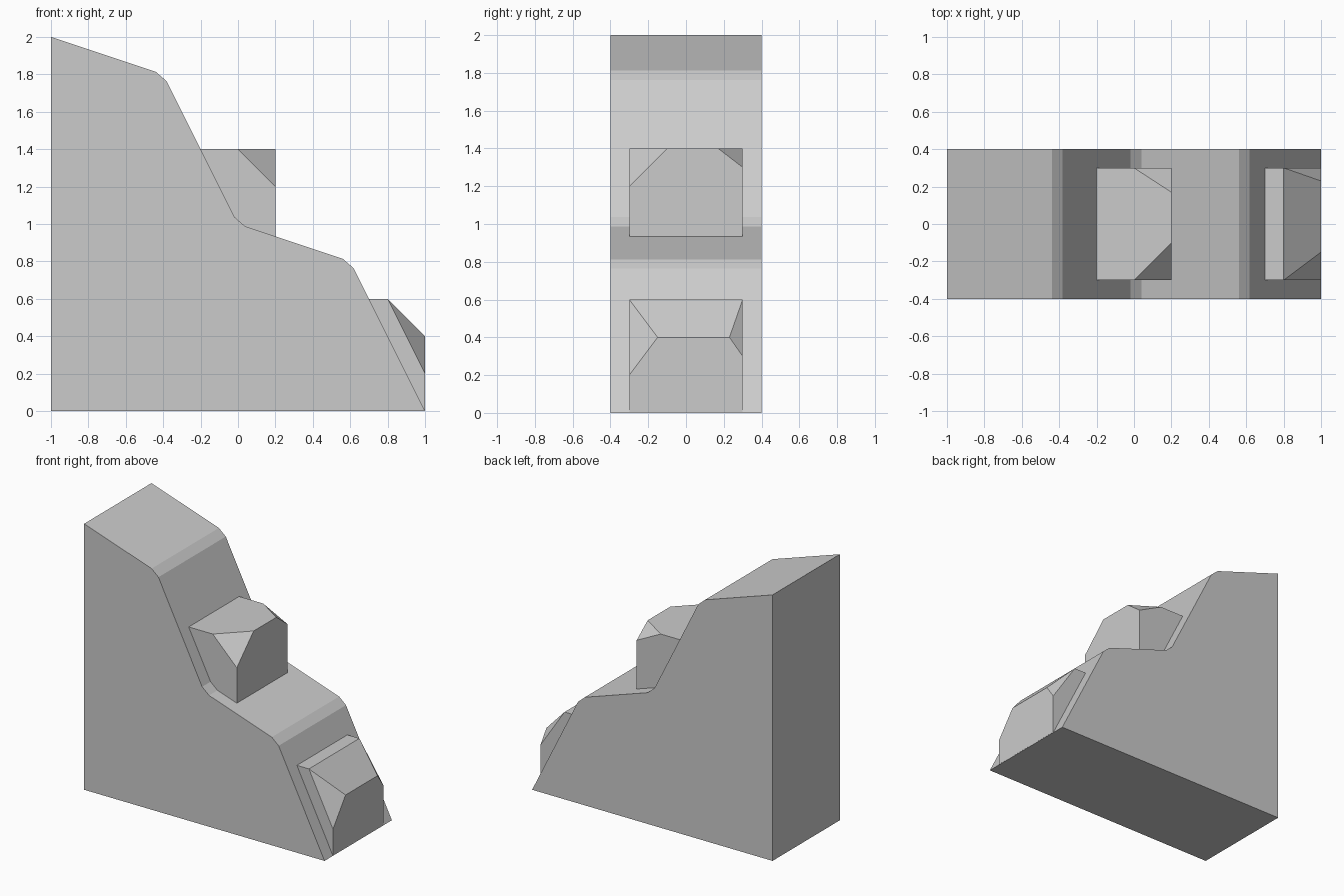
import bpy, bmesh
from mathutils import Vector

if "Cube" in bpy.data.objects:
    bpy.data.objects.remove(bpy.data.objects["Cube"])


def finish(bm, name):
    bmesh.ops.recalc_face_normals(bm, faces=bm.faces)
    me = bpy.data.meshes.new(name)
    bm.to_mesh(me)
    bm.free()
    ob = bpy.data.objects.new(name, me)
    bpy.context.collection.objects.link(ob)
    return ob


def chamfered(points, size):
    """Cut the inner corners of an open profile."""
    out = [points[0]]
    for a, p, b in zip(points, points[1:], points[2:]):
        p = Vector(p)
        for q in (a, b):
            out.append(tuple(p + (Vector(q) - p).normalized() * size))
    return out + [points[-1]]


def extrude_profile(name, profile, half):
    bm = bmesh.new()
    face = bm.faces.new([bm.verts.new((x, -half, z)) for x, z in profile])
    ext = bmesh.ops.extrude_face_region(bm, geom=[face])
    moved = [g for g in ext["geom"] if isinstance(g, bmesh.types.BMVert)]
    bmesh.ops.translate(bm, verts=moved, vec=(0, 2 * half, 0))
    return finish(bm, name)


def hull(name, points):
    bm = bmesh.new()
    for p in points:
        bm.verts.new(p)
    bmesh.ops.convex_hull(bm, input=bm.verts)
    bmesh.ops.dissolve_limit(bm, angle_limit=0.01, verts=bm.verts, edges=bm.edges)
    return finish(bm, name)


# Stepped cliff body
slope = chamfered([(-1, 2), (-0.4, 1.8), (0, 1), (0.6, 0.8), (1, 0)], 0.041)
body = extrude_profile("cliff_body", slope + [(-1, 0)], 0.4)

# Upper ledge: block with two broken corners, rooted inside the body
upper = hull("upper_ledge",
             [(x, y, 0.8) for x in (-0.3, 0.2) for y in (-0.3, 0.3)]
             + [(x, y, 1.4) for x in (-0.3, 0) for y in (-0.3, 0.3)]
             + [(0.2, -0.1, 1.4), (0.2, -0.3, 1.2),
                (0.2, 0.17, 1.4), (0.2, 0.3, 1.3)])

# Lower ledge: sloped front edge plus two broken corners
lower = hull("lower_ledge",
             [(x, y, z) for x, z in ((0.6, 0.3), (0.6, 0.6), (0.8, 0.6), (1, 0.004))
              for y in (-0.3, 0.3)]
             + [(1, -0.15, 0.4), (1, -0.3, 0.2),
                (1, 0.23, 0.4), (1, 0.3, 0.3)])

# Merge the ledges into the body
bpy.context.view_layer.objects.active = body
for part in (upper, lower):
    mod = body.modifiers.new("merge", 'BOOLEAN')
    mod.operation = 'UNION'
    mod.solver = 'EXACT'
    mod.object = part
    bpy.ops.object.modifier_apply(modifier=mod.name)
    bpy.data.objects.remove(part)
